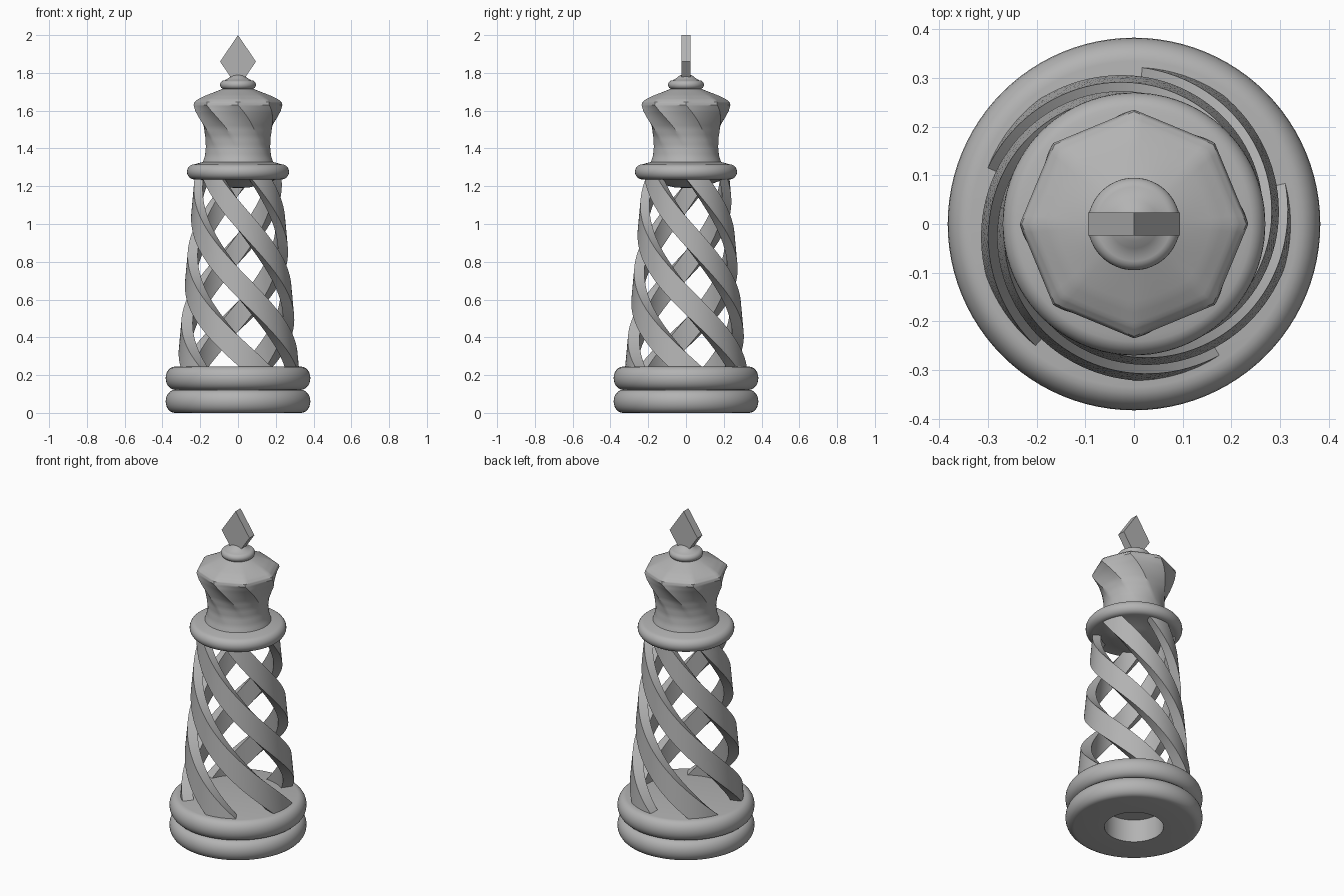
import bpy, bmesh
from math import sin, cos, pi, radians

cube = bpy.data.objects.get("Cube")
if cube:
    bpy.data.objects.remove(cube)

grey = bpy.data.materials.new("plain_grey")
grey.use_nodes = True
colour = (0.45, 0.45, 0.45, 1)
grey.diffuse_color = colour
grey.node_tree.nodes["Principled BSDF"].inputs["Base Color"].default_value = colour


def loft(name, rows, caps=False, angle=30):
    """Skin closed rows of points into one object."""
    bm = bmesh.new()
    rings = [[bm.verts.new(p) for p in row] for row in rows]
    for a, b in zip(rings, rings[1:]):
        for i in range(len(a)):
            j = (i + 1) % len(a)
            bm.faces.new((a[i], a[j], b[j], b[i]))
    if caps:
        bm.faces.new(rings[0])
        bm.faces.new(rings[-1])
    bmesh.ops.remove_doubles(bm, verts=bm.verts, dist=0.00005)
    bmesh.ops.recalc_face_normals(bm, faces=bm.faces)
    mesh = bpy.data.meshes.new(name)
    bm.to_mesh(mesh)
    bm.free()
    mesh.materials.append(grey)
    ob = bpy.data.objects.new(name, mesh)
    bpy.context.collection.objects.link(ob)
    bpy.ops.object.select_all(action="DESELECT")
    ob.select_set(True)
    bpy.context.view_layer.objects.active = ob
    bpy.ops.object.shade_smooth_by_angle(angle=radians(angle))
    return ob


def polar(r, a, z):
    return (r * cos(a), r * sin(a), z)


def lathe(name, profile, n=96):
    return loft(name, [[polar(r, 2 * pi * i / n, z) for i in range(n)] for r, z in profile])


def bulge(r, z, width, height, n=12):
    """Half-ellipse edge, from bottom to top."""
    steps = [-pi / 2 + pi * i / n for i in range(n + 1)]
    return [(r + width * cos(a), z + height * sin(a)) for a in steps]


# Base: two stacked rounded discs with a blind hole underneath
lathe("base", [(0, 0.14), (0.165, 0.14), (0.165, 0)]
      + bulge(0.335, 0.061, 0.048, 0.061)
      + bulge(0.335, 0.184, 0.048, 0.061) + [(0, 0.245)])

# Five twisted, tapering struts
FOOT, TOP, STEPS, ARC = 0.245, 1.24, 60, 6
HALF = radians(16)


def strut_row(start, t):
    z = FOOT - 0.005 + t * (TOP - FOOT + 0.01)
    outer = 0.322 - 0.092 * (z - FOOT)
    inner = outer * 0.8
    mid = start - radians(201) * t
    angles = [mid - HALF + 2 * HALF * i / ARC for i in range(ARC + 1)]
    return ([polar(outer, a, z) for a in angles]
            + [polar(inner, a, z) for a in reversed(angles)])


for k in range(5):
    loft(f"strut_{k + 1}",
         [strut_row(2 * pi * k / 5, i / STEPS) for i in range(STEPS + 1)], caps=True)

# Collar with a shallow dome below
lathe("collar", [(0, 1.19), (0.06, 1.194), (0.13, 1.21), (0.2, 1.236)]
      + bulge(0.232, 1.276, 0.038, 0.04) + [(0.18, 1.33), (0, 1.335)])

# Crown: a round waist that twists out into an octagon, then a round cap
# Each key: height, corner radius, how octagonal it is
KEYS = [(1.315, 0.19, 0), (1.36, 0.176, 0.05), (1.41, 0.17, 0.15),
        (1.46, 0.175, 0.4), (1.51, 0.19, 0.75), (1.56, 0.212, 0.95),
        (1.60, 0.228, 1), (1.63, 0.235, 1), (1.645, 0.231, 1),
        (1.66, 0.213, 0.9), (1.68, 0.172, 0.6), (1.70, 0.12, 0.2), (1.72, 0.07, 0)]
SIDE = pi / 4
PER_SIDE = 10


def crown_row(z, r, blend):
    turn = radians(210) * max(0, 1.63 - z)
    row = []
    for i in range(8 * PER_SIDE):
        a = SIDE * i / PER_SIDE
        octagon = cos(SIDE / 2) / cos(a % SIDE - SIDE / 2)
        row.append(polar(r * (1 - blend + blend * octagon), a + turn, z))
    return row


rows = []
for a, b in zip(KEYS, KEYS[1:]):
    for s in range(4):
        rows.append(crown_row(*[u + (v - u) * s / 4 for u, v in zip(a, b)]))
rows.append(crown_row(*KEYS[-1]))
loft("crown", rows, caps=True, angle=32)

# Finial button
lathe("finial_button", [(0, 1.71)] + bulge(0.07, 1.737, 0.025, 0.024)
      + [(0.05, 1.773), (0.035, 1.785), (0.018, 1.791), (0, 1.793)], 64)

# Kite-shaped finial plate
kite = [(0, 1.72), (0.095, 1.86), (0, 2.0), (-0.095, 1.86)]
loft("finial_kite", [[(x, y, z) for x, z in kite] for y in (-0.024, 0.024)], caps=True)
